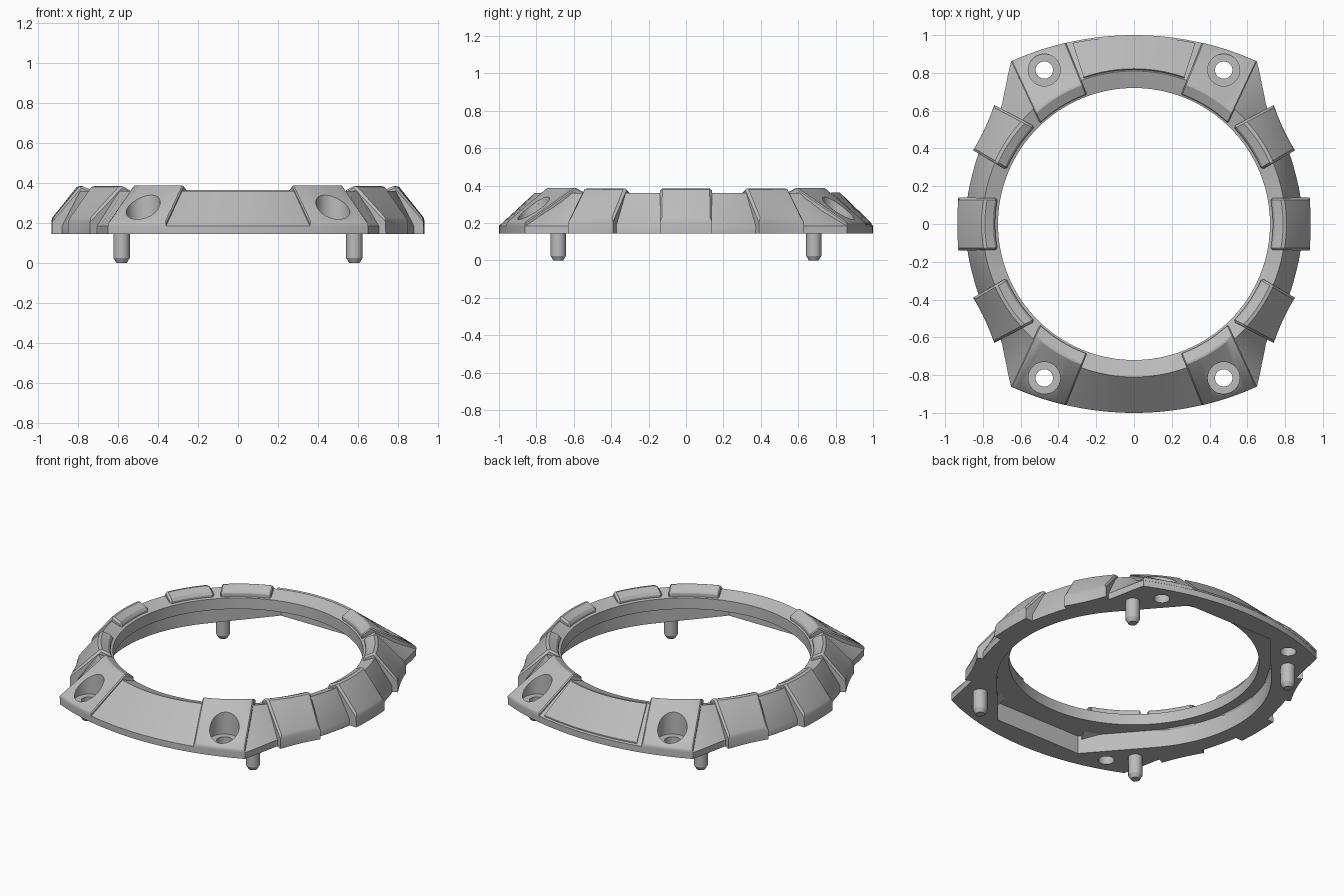
import bpy, bmesh, math
from mathutils import Vector

cube = bpy.data.objects.get("Cube")
if cube:
    bpy.data.objects.remove(cube, do_unlink=True)

grey = bpy.data.materials.new("satin_grey")
grey.use_nodes = True
GREY = (0.5, 0.5, 0.5, 1)
grey.diffuse_color = GREY
grey.node_tree.nodes["Principled BSDF"].inputs["Base Color"].default_value = GREY

BOTTOM, LEDGE, TOP, RAISED, DIP = 0.145, 0.26, 0.36, 0.39, 0.03
BORE, POCKET = 0.72, 0.79
ARC_R, ARC_C = 1.58, 0.58
CORNER = math.degrees(math.atan2(0.86, 0.65))
NOTCH_X, NOTCH_Y = 0.3, 0.86
NOTCH = math.degrees(math.atan2(NOTCH_Y, NOTCH_X))
# Angle where the straight pocket wall leaves the circle tangentially
TANGENT = NOTCH - math.degrees(math.acos(POCKET / math.hypot(NOTCH_X, NOTCH_Y)))


def activate(ob):
    bpy.ops.object.select_all(action="DESELECT")
    ob.select_set(True)
    bpy.context.view_layer.objects.active = ob


def shade(ob):
    activate(ob)
    bpy.ops.object.shade_smooth_by_angle(angle=math.radians(30))


def finish(name, bm):
    bmesh.ops.recalc_face_normals(bm, faces=bm.faces[:])
    mesh = bpy.data.meshes.new(name)
    bm.to_mesh(mesh)
    bm.free()
    mesh.materials.append(grey)
    ob = bpy.data.objects.new(name, mesh)
    bpy.context.collection.objects.link(ob)
    shade(ob)
    return ob


def loft(bm, sections, closed):
    """Skin a row of closed cross-sections."""
    rows = [[bm.verts.new(p) for p in s] for s in sections]
    n = len(rows[0])
    pairs = list(zip(rows, rows[1:]))
    if closed:
        pairs.append((rows[-1], rows[0]))
    else:
        bm.faces.new(rows[0])
        bm.faces.new(rows[-1])
    for a, b in pairs:
        for i in range(n):
            j = (i + 1) % n
            bm.faces.new((a[i], a[j], b[j], b[i]))


def arc_y(x):
    return math.sqrt(ARC_R ** 2 - x * x) - ARC_C


def lerp(a, b, t):
    return a + (b - a) * t


def polar(r, deg):
    return Vector((r * math.cos(math.radians(deg)), r * math.sin(math.radians(deg))))


# Outline radius by angle in one quadrant: long end arc, then the waisted side
SIDE = [(0, 0.89), (17, 0.895), (30, 0.91), (41.5, 0.935), (47, 0.995), (CORNER, 1.078)]


def outline(q):
    if q >= CORNER:
        s, c = math.sin(math.radians(q)), ARC_C
        return -c * s + math.sqrt(c * c * s * s - c * c + ARC_R ** 2)
    for (a0, r0), (a1, r1) in zip(SIDE, SIDE[1:]):
        if q <= a1:
            return lerp(r0, r1, (q - a0) / (a1 - a0))


# Underside pocket: circle, straight tangent wall, then flat end wall
def pocket_radius(q):
    if q <= TANGENT:
        return POCKET
    if q <= NOTCH:
        return POCKET / math.cos(math.radians(q - TANGENT))
    return NOTCH_Y / math.sin(math.radians(q))


# Main ring with the stepped underside
quarter = [i * 2.5 for i in range(37)] + [CORNER, NOTCH, TANGENT]
full = sorted({round(v, 4) % 360 for q in quarter for v in (q, 180 - q, 180 + q, 360 - q)})
sections = []
for a in full:
    q = a % 180
    q = min(q, 180 - q)
    out, pocket = outline(q), pocket_radius(q)
    shoulder = 0.81 if q > CORNER else lerp(0.8, 0.81, q / CORNER)
    profile = [(pocket, BOTTOM), (out, BOTTOM), (out, 0.185), (shoulder, TOP),
               (BORE, TOP - DIP), (BORE, LEDGE), (pocket, LEDGE)]
    sections.append([(*polar(r, a), z) for r, z in profile])
bm = bmesh.new()
loft(bm, sections, True)
ring = finish("bezel_ring", bm)


def raised_block(name, outer, angles, wall, top_r, inner_r, top, sx, sy,
                 floor=BOTTOM, foot=0.055, steps=10, bevel=0.012):
    """Sloped pad between an outer edge and an arc on the rim."""
    rows = []
    for i in range(steps + 1):
        t = i / steps
        o = outer(t)
        n = polar(inner_r, lerp(*angles, t))
        d = (o - n).normalized()
        m = n + d * (top_r - inner_r)
        pts = [(o - d * foot, floor), (o, floor), (o, wall), (m, top),
               (n, top - DIP), (n, 0.315)]
        rows.append([(p.x * sx, p.y * sy, z) for p, z in pts])
    b = bmesh.new()
    loft(b, rows, False)
    if bevel:
        # soften the upper edges only, the foot stays square
        bmesh.ops.recalc_face_normals(b, faces=b.faces[:])
        edges = [e for e in b.edges if e.calc_face_angle(0) > math.radians(32)
                 and min(v.co.z for v in e.verts) > floor + 0.01]
        bmesh.ops.bevel(b, geom=edges, offset=bevel, segments=1, affect="EDGES",
                        clamp_overlap=True)
    return finish(name, b)


def lug_edge(t):
    x = lerp(0.36, 0.65, t)
    return Vector((x, arc_y(x))) * 1.001


def grip_edge(t):
    p = Vector((0.74, 0.63)).lerp(Vector((0.852, 0.39)), t)
    return p - Vector((0.9, 0.42)) * 0.03 * t * (1 - t)


def side_edge(t):
    y = lerp(-0.14, 0.14, t)
    return Vector((0.935 - 0.25 * y * y, y))


lugs = []
for sx, side in ((1, "left"), (-1, "right")):
    raised_block(f"side_grip_{side}", side_edge, (-10.8, 10.8), 0.22, 0.80, 0.735, RAISED, sx, 1)
    for sy, end in ((-1, "front"), (1, "back")):
        tag = f"{end}_{side}"
        lugs.append(raised_block(f"screw_lug_{tag}", lug_edge, (70, 47), 0.203, 0.79, 0.73,
                                 RAISED, sx, sy, floor=0.182, foot=0.01, bevel=0.006))
        raised_block(f"corner_grip_{tag}", grip_edge, (44.5, 23), 0.22,
                     0.80, 0.735, RAISED, sx, sy)


# Thin plate on the back slope
def panel_edge(t):
    x = lerp(-0.325, 0.325, t)
    return Vector((x, arc_y(x) - 0.008))


raised_block("back_panel", panel_edge, (109, 71), 0.2, 0.822, 0.80, TOP + 0.004,
             1, 1, floor=0.18, foot=0.01, steps=16, bevel=0)


def cylinder(b, x, y, z0, z1, r0, r1, sides=32):
    geo = bmesh.ops.create_cone(b, cap_ends=True, segments=sides, radius1=r0, radius2=r1, depth=z1 - z0)
    bmesh.ops.translate(b, verts=geo["verts"], vec=(x, y, (z0 + z1) / 2))


def cut(target, cutter):
    activate(target)
    mod = target.modifiers.new("screw_cut", "BOOLEAN")
    mod.operation = "DIFFERENCE"
    mod.solver = "EXACT"
    mod.object = cutter
    bpy.ops.object.modifier_apply(modifier=mod.name)


# Counterbored screw holes, through both lugs and ring
for r, z0 in ((0.085, 0.2), (0.046, 0.05)):
    bm = bmesh.new()
    for sx in (-1, 1):
        for sy in (-1, 1):
            cylinder(bm, sx * 0.475, sy * 0.815, z0, 0.6, r, r)
    cutter = finish("hole_cutter", bm)
    cutter.hide_render = True
    for target in [ring] + lugs:
        cut(target, cutter)
    bpy.data.objects.remove(cutter, do_unlink=True)

for ob in [ring] + lugs:
    shade(ob)

# Locating pins with chamfered tips
for sx, side in ((1, "left"), (-1, "right")):
    for sy, end in ((-1, "front"), (1, "back")):
        bm = bmesh.new()
        cylinder(bm, sx * 0.583, sy * 0.683, 0, 0.025, 0.026, 0.041, 24)
        cylinder(bm, sx * 0.583, sy * 0.683, 0.025, 0.19, 0.041, 0.041, 24)
        finish(f"locating_pin_{end}_{side}", bm)
